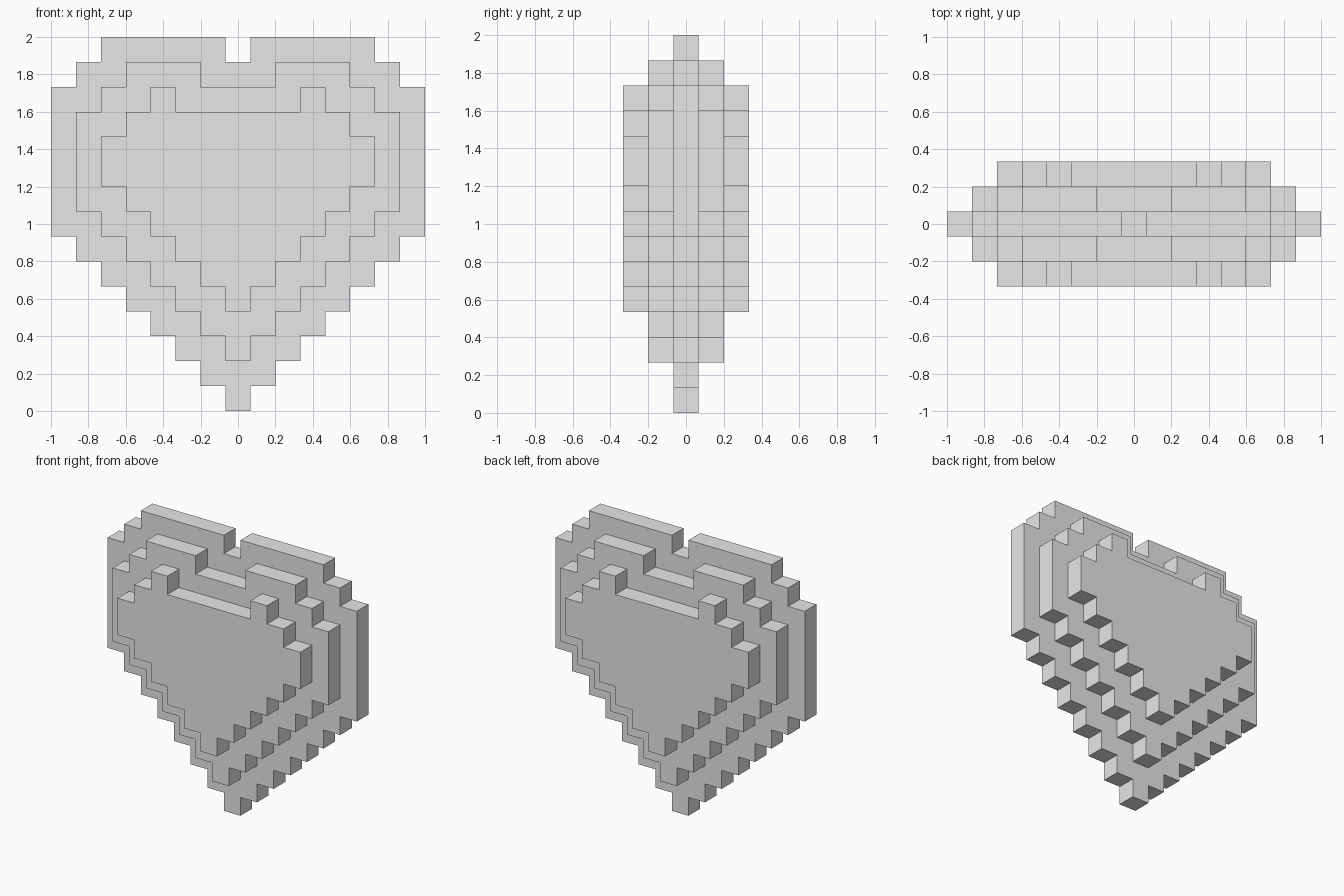
import bpy
import bmesh

# Remove the default cube
cube = bpy.data.objects.get("Cube")
if cube:
    bpy.data.objects.remove(cube, do_unlink=True)

U = 2 / 15  # edge of one block

grey = bpy.data.materials.new("light_grey")
grey.use_nodes = True
grey.diffuse_color = (0.8, 0.8, 0.8, 1)
grey.node_tree.nodes["Principled BSDF"].inputs["Base Color"].default_value = (0.8, 0.8, 0.8, 1)


def heart_outline(start, steps, tall, notch):
    """Stepped heart: widens one block per row, a tall side, then two narrowing rows."""
    half, z = [], start
    widths = [(i + 0.5, 1) for i in range(steps)]
    widths += [(steps + 0.5, tall), (steps - 0.5, 1), (steps - 1.5, 1)]
    for w, rows in widths:
        half += [(w, z), (w, z + rows)]
        z += rows
    half += [(notch, z), (notch, z - 1)]
    return half + [(-x, h) for x, h in reversed(half)]


def heart_plate(name, outline, y0, y1):
    """Extrude a heart outline from y0 to y1, measured in blocks."""
    bm = bmesh.new()
    face = bm.faces.new([bm.verts.new((x * U, y0 * U, z * U)) for x, z in outline])
    grown = bmesh.ops.extrude_face_region(bm, geom=[face], use_keep_orig=True)
    moved = [g for g in grown["geom"] if isinstance(g, bmesh.types.BMVert)]
    bmesh.ops.translate(bm, verts=moved, vec=(0, (y1 - y0) * U, 0))
    bmesh.ops.recalc_face_normals(bm, faces=bm.faces)
    mesh = bpy.data.meshes.new(name)
    bm.to_mesh(mesh)
    bm.free()
    mesh.materials.append(grey)
    bpy.context.collection.objects.link(bpy.data.objects.new(name, mesh))


# Large centre slab
heart_plate("core_heart", heart_outline(0, 7, 6, 0.5), -0.5, 0.5)

# Smaller raised plates on both faces
middle = heart_outline(2, 6, 4, 1.5)
inner = heart_outline(4, 5, 2, 2.5)
for side, s in (("front", -1), ("back", 1)):
    heart_plate(side + "_middle_heart", middle, s * 0.5, s * 1.5)
    heart_plate(side + "_inner_heart", inner, s * 1.5, s * 2.5)
